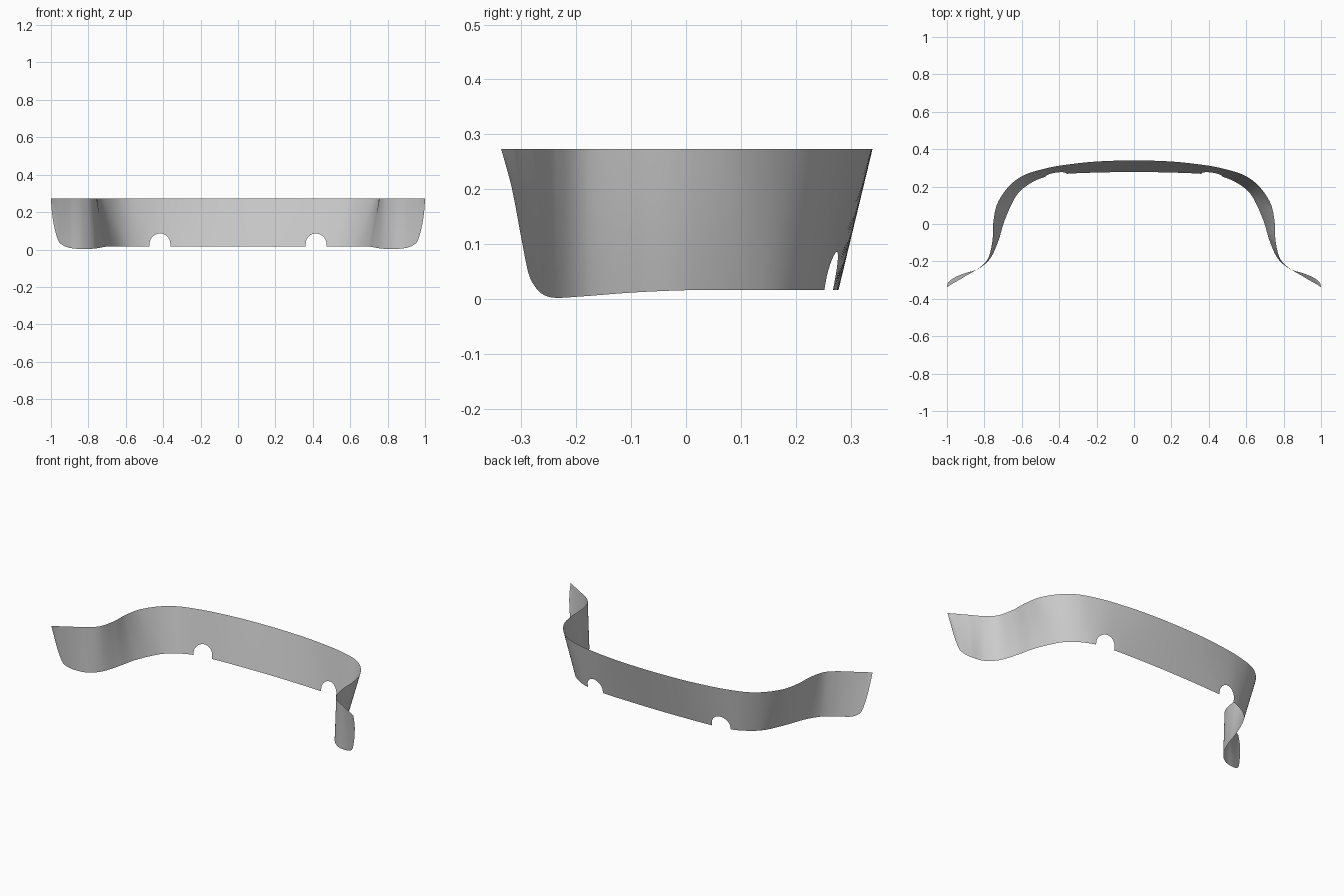
import bpy
import bmesh
import math
from mathutils import Vector

cube = bpy.data.objects.get("Cube")
if cube:
    bpy.data.objects.remove(cube, do_unlink=True)

TOP = 0.273
NOTCH_X, NOTCH_R, NOTCH_Z = 0.417, 0.056, 0.03

# Matching stations on the lower edge (x, y, z) and upper edge (x, y), centre to wing tip
STATIONS = [
    (0, .278, .016, 0, .340),
    (.2, .275, .016, .2, .334),
    (.361, .268, .016, .361, .317),
    (.473, .252, .016, .473, .297),
    (.55, .22, .016, .59, .260),
    (.61, .175, .016, .67, .200),
    (.65, .115, .016, .73, .110),
    (.695, .01, .016, .752, .01),
    (.725, -.09, .012, .757, -.09),
    (.768, -.183, .005, .78, -.183),
    (.83, -.238, .002, .83, -.236),
    (.90, -.262, .009, .90, -.278),
    (.94, -.277, .025, .94, -.302),
    (.962, -.288, .05, .962, -.314),
    (.982, -.302, .12, .982, -.326),
    (.995, -.317, .2, .995, -.334),
    (1, -.337, TOP, 1, -.337),
]


def spline(a, b, c, d, t):
    """Smooth curve between b and c."""
    return (2 * b + (c - a) * t + (2 * a - 5 * b + 4 * c - d) * t ** 2
            + (3 * b - a - 3 * c + d) * t ** 3) / 2


def sample(steps):
    """Pairs of lower and upper edge points, eased towards each station."""
    first = STATIONS[1]
    keys = [(-first[0], *first[1:3], -first[3], first[4])] + STATIONS + [STATIONS[-1]]
    for i in range(1, len(keys) - 2):
        for k in range(steps):
            t = (1 - math.cos(math.pi * k / steps)) / 2
            p = [spline(*v, t) for v in zip(*keys[i - 1:i + 3])]
            yield Vector(p[:3]), Vector((p[3], p[4], TOP))
    end = Vector((1, STATIONS[-1][1], TOP))
    yield end, end.copy()


# Curved skirt: ruled strip with rounded cutouts in the lower edge
bm = bmesh.new()
rows = 5
columns = []
for low, high in sample(14):
    offset = abs(low.x - NOTCH_X)
    if offset < NOTCH_R - 0.0001:
        z = NOTCH_Z + math.sqrt(NOTCH_R ** 2 - offset ** 2)
        low = low.lerp(high, (z - low.z) / (high.z - low.z))
    columns.append([bm.verts.new(low.lerp(high, r / rows)) for r in range(rows + 1)])
for left, right in zip(columns, columns[1:]):
    for r in range(rows):
        bm.faces.new((left[r], right[r], right[r + 1], left[r + 1]))
bmesh.ops.remove_doubles(bm, verts=bm.verts, dist=0.00005)
for face in bm.faces:
    face.smooth = True
mesh = bpy.data.meshes.new("curved_skirt")
bm.to_mesh(mesh)
bm.free()

skirt = bpy.data.objects.new("curved_skirt", mesh)
bpy.context.collection.objects.link(skirt)
mirror = skirt.modifiers.new("Mirror", 'MIRROR')
mirror.use_clip = True

# Plain grey finish
grey = bpy.data.materials.new("light_grey")
grey.use_nodes = True
colour = (0.6, 0.6, 0.6, 1)
grey.diffuse_color = colour
grey.node_tree.nodes["Principled BSDF"].inputs["Base Color"].default_value = colour
mesh.materials.append(grey)
